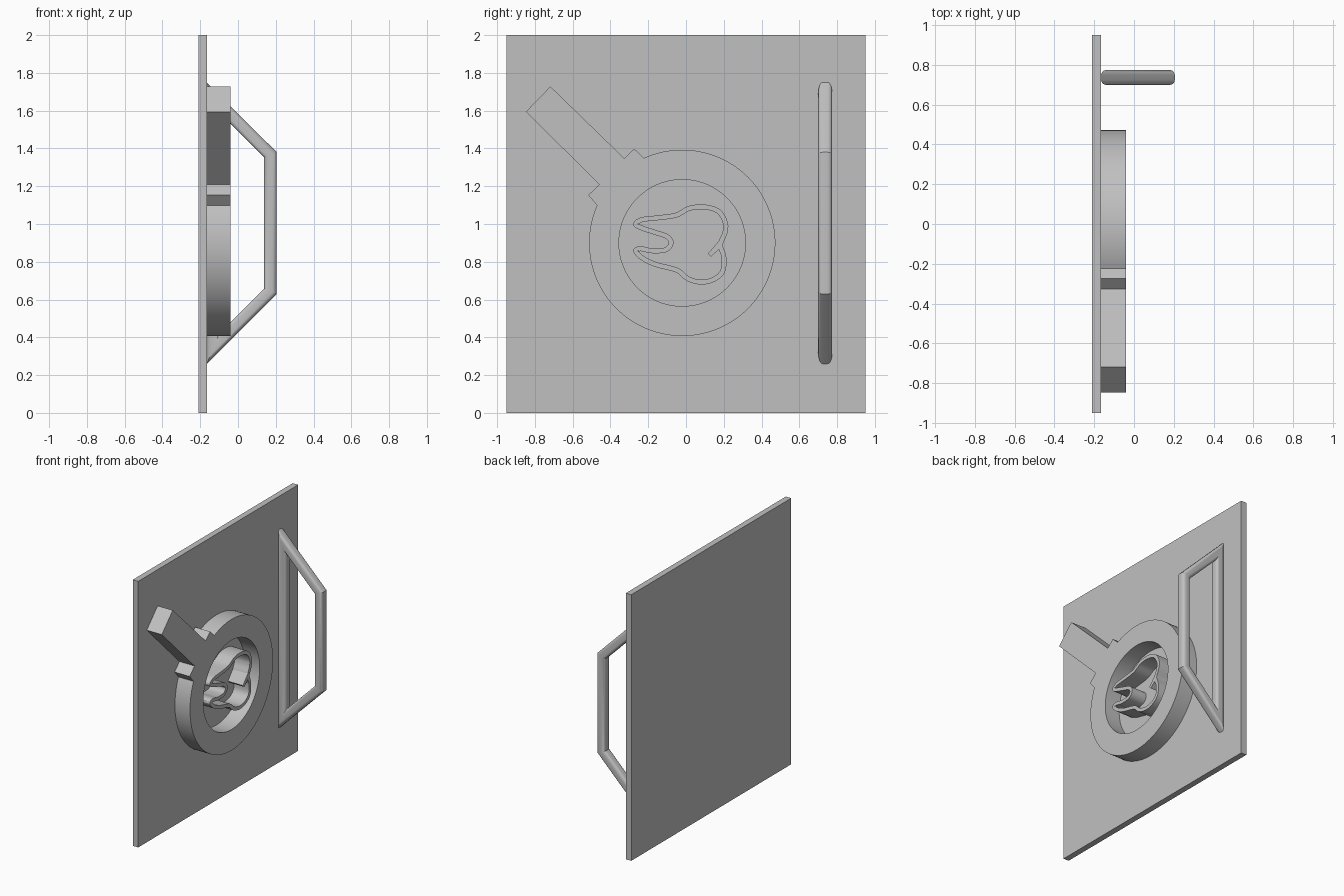
import bpy, bmesh
from math import cos, sin, pi, radians
from mathutils import Matrix, Vector

cube = bpy.data.objects.get("Cube")
if cube:
    bpy.data.objects.remove(cube, do_unlink=True)

GREY = (0.53, 0.53, 0.53, 1)
grey = bpy.data.materials.new("light_grey")
grey.use_nodes = True
grey.diffuse_color = GREY
grey.node_tree.nodes["Principled BSDF"].inputs["Base Color"].default_value = GREY

FACE = -0.165    # front surface of the panel
RAISED = -0.04   # front surface of the emblem
CENTRE = Vector((-0.02, 0.9))


def add_object(name, mesh, smooth=None):
    mesh.materials.clear()
    mesh.materials.append(grey)
    obj = bpy.data.objects.new(name, mesh)
    bpy.context.collection.objects.link(obj)
    if smooth:
        bpy.ops.object.select_all(action='DESELECT')
        obj.select_set(True)
        bpy.context.view_layer.objects.active = obj
        bpy.ops.object.shade_smooth_by_angle(angle=radians(smooth))
    return obj


def extrude_outlines(name, loops, x0, x1):
    """Fill (y, z) outlines, inner loops being holes, and extrude along x."""
    curve = bpy.data.curves.new(name + "_outline", 'CURVE')
    curve.dimensions = '2D'
    curve.fill_mode = 'BOTH'
    curve.extrude = (x1 - x0) / 2
    for loop in loops:
        spline = curve.splines.new('POLY')
        spline.points.add(len(loop) - 1)
        for point, (y, z) in zip(spline.points, loop):
            point.co = (y, z, 0, 1)
        spline.use_cyclic_u = True
    helper = bpy.data.objects.new(name + "_helper", curve)
    bpy.context.collection.objects.link(helper)
    bpy.context.view_layer.update()
    deps = bpy.context.evaluated_depsgraph_get()
    mesh = bpy.data.meshes.new_from_object(helper.evaluated_get(deps))
    bpy.data.objects.remove(helper, do_unlink=True)
    mesh.transform(Matrix(((0, 0, 1, (x0 + x1) / 2), (1, 0, 0, 0), (0, 1, 0, 0), (0, 0, 0, 1))))
    bm = bmesh.new()
    bm.from_mesh(mesh)
    bmesh.ops.remove_doubles(bm, verts=bm.verts, dist=1e-5)
    bmesh.ops.recalc_face_normals(bm, faces=bm.faces)
    bm.to_mesh(mesh)
    bm.free()
    return add_object(name, mesh, 30)


def arc(radius, start, end, count):
    angles = [radians(start + (end - start) * i / count) for i in range(count + 1)]
    return [CENTRE + radius * Vector((cos(a), sin(a))) for a in angles]


def smooth_loop(points, steps=6):
    """Closed Catmull-Rom curve through the points."""
    pts = [Vector(p) for p in points]
    out = []
    for i in range(len(pts)):
        a, b, c, d = (pts[(i + k) % len(pts)] for k in (-1, 0, 1, 2))
        for s in range(steps):
            t = s / steps
            out.append(0.5 * (2 * b + (c - a) * t + (2 * a - 5 * b + 4 * c - d) * t * t
                              + (3 * b - a - 3 * c + d) * t ** 3))
    return out


def offset_loop(loop, dist):
    out = []
    for i, p in enumerate(loop):
        along = (loop[(i + 1) % len(loop)] - loop[i - 1]).normalized()
        out.append(p + dist * Vector((-along.y, along.x)))
    return out


# Door panel
extrude_outlines("door_panel", [[(-0.95, 0), (0.95, 0), (0.95, 2), (-0.95, 2)]], -0.21, FACE)

# Magnifier: ring with collar and grip in one outline
grip = [(-0.274, 1.398), (-0.327, 1.348), (-0.718, 1.728),
        (-0.848, 1.594), (-0.459, 1.21), (-0.517, 1.153)]
extrude_outlines("magnifier", [arc(0.493, 156.2, 474.3, 110) + grip,
                               arc(0.335, 0, 360, 96)[:-1]], FACE, RAISED)

# Tooth wall: a thin band around a smooth centre line
tooth = [(-0.266, 1.0), (-0.232, 1.023), (-0.148, 1.033), (-0.053, 1.047), (0.021, 1.084),
         (0.106, 1.089), (0.174, 1.065), (0.208, 1.007), (0.206, 0.954), (0.182, 0.89),
         (0.2, 0.827), (0.195, 0.753), (0.153, 0.71), (0.084, 0.692), (0.011, 0.71),
         (-0.047, 0.755), (-0.164, 0.787), (-0.232, 0.821), (-0.266, 0.858), (-0.237, 0.869),
         (-0.179, 0.858), (-0.106, 0.864), (-0.079, 0.9), (-0.1, 0.933), (-0.158, 0.954),
         (-0.237, 0.98)]
line = smooth_loop(tooth)
extrude_outlines("tooth_wall", [offset_loop(line, 0.013), offset_loop(line, -0.013)], FACE, RAISED)

# Small crease running inward from the crown notch
extrude_outlines("tooth_crease", [[(0.174, 0.911), (0.116, 0.843), (0.132, 0.827),
                                   (0.169, 0.861), (0.185, 0.88)]], FACE, RAISED)

# Door handle: rounded-square bar swept round a mitred trapezoid
HALF_Y, HALF_D, ROUND = 0.037, 0.0335, 0.024
section = []
for quarter, (sy, sd) in enumerate([(1, 1), (-1, 1), (-1, -1), (1, -1)]):
    for step in range(6):
        a = (quarter + step / 5) * pi / 2
        section.append((sy * (HALF_Y - ROUND) + ROUND * cos(a),
                        HALF_D + sd * (HALF_D - ROUND) + ROUND * sin(a)))

bm = bmesh.new()
rings = []
for at_wall, side in [(True, 1), (False, 1), (False, -1), (True, -1)]:
    ring = []
    for y, d in section:
        x, z = (FACE + d, 0.745 - 2.414 * d) if at_wall else (0.205 - d, 0.375 - 0.414 * d)
        ring.append(bm.verts.new((x, 0.737 + y, 1.005 + side * z)))
    rings.append(ring)
for r in range(4):
    a, b = rings[r], rings[(r + 1) % 4]
    for i in range(len(section)):
        j = (i + 1) % len(section)
        bm.faces.new((a[i], a[j], b[j], b[i]))
bmesh.ops.recalc_face_normals(bm, faces=bm.faces)
handle = bpy.data.meshes.new("door_handle")
bm.to_mesh(handle)
bm.free()
add_object("door_handle", handle, 30)
